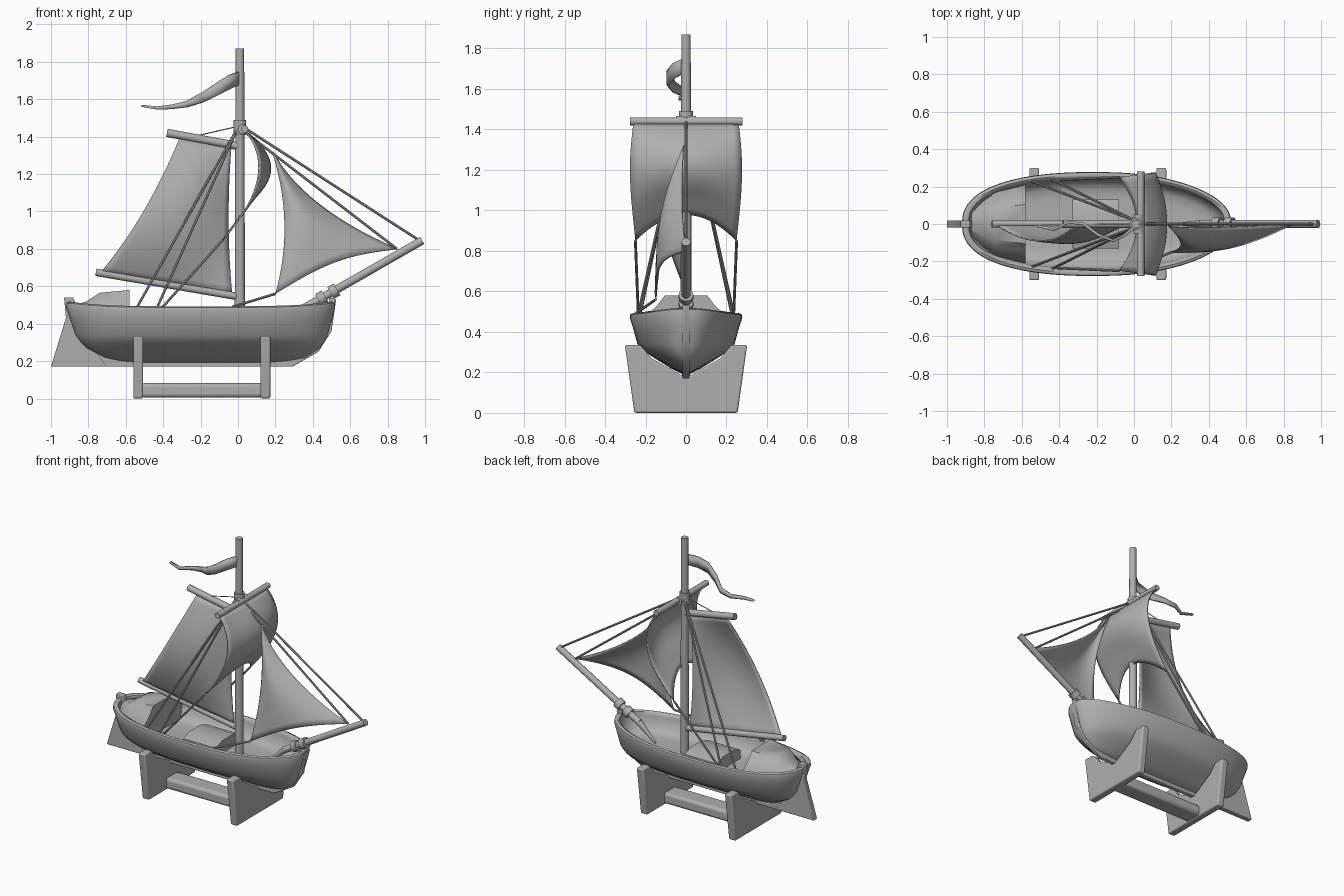
import bpy, bmesh, math
from mathutils import Vector

if "Cube" in bpy.data.objects:
    bpy.data.objects.remove(bpy.data.objects["Cube"], do_unlink=True)

GREY = (0.43, 0.43, 0.43, 1)
grey = bpy.data.materials.new("plain_grey")
grey.use_nodes = True
grey.diffuse_color = GREY
grey.node_tree.nodes["Principled BSDF"].inputs["Base Color"].default_value = GREY


def finish(name, bm, angle=40, bevel=0, thick=0):
    bmesh.ops.recalc_face_normals(bm, faces=bm.faces)
    me = bpy.data.meshes.new(name)
    bm.to_mesh(me)
    bm.free()
    me.materials.append(grey)
    ob = bpy.data.objects.new(name, me)
    bpy.context.collection.objects.link(ob)
    if thick:
        m = ob.modifiers.new("thickness", "SOLIDIFY")
        m.thickness, m.offset = thick, 0
    if bevel:
        m = ob.modifiers.new("bevel", "BEVEL")
        m.width, m.segments = bevel, 3
    bpy.ops.object.select_all(action="DESELECT")
    ob.select_set(True)
    bpy.context.view_layer.objects.active = ob
    bpy.ops.object.shade_smooth_by_angle(angle=math.radians(angle))
    return ob


def loft(name, rings, closed=True, caps=True, **kw):
    """Skin a list of point rows."""
    bm = bmesh.new()
    rows = [[bm.verts.new(p) for p in r] for r in rings]
    n = len(rows[0])
    for a, b in zip(rows, rows[1:]):
        for i in range(n if closed else n - 1):
            j = (i + 1) % n
            bm.faces.new((a[i], a[j], b[j], b[i]))
    if caps:
        bm.faces.new(rows[0])
        bm.faces.new(rows[-1])
    return finish(name, bm, **kw)


def rod(name, a, b, r, r2=None, sides=16):
    a, b = Vector(a), Vector(b)
    q = (b - a).to_track_quat("Z", "Y")
    ring = lambda c, rad: [c + q @ Vector((rad * math.cos(t), rad * math.sin(t), 0))
                           for t in (2 * math.pi * i / sides for i in range(sides))]
    return loft(name, [ring(a, r), ring(b, r2 or r)])


def plate(name, pts, axis, lo, hi, **kw):
    """Extrude a flat outline along x or y."""
    put = (lambda p, d: (d, *p)) if axis == "x" else (lambda p, d: (p[0], d, p[1]))
    return loft(name, [[put(p, d) for p in pts] for d in (lo, hi)], **kw)


def bezier(a, c, b, t):
    """Quadratic curve whose middle passes through c."""
    a, b, c = Vector(a), Vector(b), Vector(c)
    k = 2 * c - (a + b) / 2
    return a * (1 - t) ** 2 + k * 2 * t * (1 - t) + b * t * t


def sail(name, left, right, belly, foot, n=16):
    """Cloth between two curved edges, blown out along belly; foot lifts the lower edge."""
    rows = []
    for i in range(n + 1):
        v = i / n
        a, b = bezier(*left, v), bezier(*right, v)
        push = Vector(belly) * math.sin(math.pi * v) + Vector(foot) * (1 - v) ** 2
        rows.append([a.lerp(b, j / n) + push * math.sin(math.pi * j / n) for j in range(n + 1)])
    return loft(name, rows, closed=False, caps=False, thick=0.008, angle=60)


# Hull: stacked oval outlines from keel up, over the rim and down to the floor
def oval(z, x0, x1, w, sheer=0.0, n=64):
    pts = []
    for i in range(n):
        c, s = math.cos(2 * math.pi * i / n), math.sin(2 * math.pi * i / n)
        u = math.copysign(abs(c) ** 0.83, c)
        fine = 1 - 0.15 * max(u, 0) ** 2
        pts.append(((x0 + x1) / 2 + u * (x1 - x0) / 2,
                    w * fine * math.copysign(abs(s) ** 0.83, s), z + sheer * u ** 4))
    return pts


loft("hull", [oval(*r) for r in (
    (0.192, -0.62, 0.28, 0.02), (0.22, -0.72, 0.37, 0.075), (0.27, -0.81, 0.44, 0.155),
    (0.30, -0.84, 0.46, 0.2), (0.34, -0.87, 0.48, 0.24), (0.42, -0.90, 0.505, 0.262, 0.01),
    (0.47, -0.92, 0.52, 0.278, 0.02), (0.487, -0.917, 0.517, 0.275, 0.025),
    (0.493, -0.90, 0.50, 0.26, 0.025), (0.485, -0.885, 0.485, 0.245, 0.025),
    (0.465, -0.88, 0.48, 0.24, 0.02), (0.40, -0.85, 0.46, 0.23),
    (0.375, -0.81, 0.42, 0.19), (0.37, -0.75, 0.36, 0.14))], angle=50)

# Keel with stem and rudder
plate("keel", [(-0.98, 0.17), (0.29, 0.17), (0.43, 0.25), (0.5, 0.36), (0.525, 0.53),
               (0.49, 0.54), (0.46, 0.36), (0.38, 0.27), (0.28, 0.22), (-0.6, 0.22),
               (-0.8, 0.3), (-0.85, 0.42)], "y", -0.018, 0.018, bevel=0.005)
plate("rudder", [(-1, 0.17), (-0.7, 0.17), (-0.8, 0.3), (-0.88, 0.54), (-0.93, 0.54),
                 (-0.92, 0.43)], "y", -0.02, 0.02, bevel=0.005)

# Aft cabin with sloping roof
cabin = []
for x, w, h in ((-0.58, 0.21, 0.58), (-0.74, 0.17, 0.565), (-0.81, 0.12, 0.52), (-0.87, 0.06, 0.5)):
    half = [(w, 0.38), (w, 0.47), (w * 0.7, 0.47 + (h - 0.47) * 0.5), (w * 0.5, h)]
    cabin.append([(x, y, z) for y, z in half] + [(x, -y, z) for y, z in reversed(half)])
loft("aft_cabin", cabin, angle=50)

# Hatch
plate("hatch", [(-0.13, 0.36), (0.13, 0.36), (0.13, 0.43), (0.06, 0.455), (-0.06, 0.455),
                (-0.13, 0.43)], "x", -0.33, -0.08)

# Spars
rod("mast", (0.01, 0, 0.36), (0.01, 0, 1.87), 0.028, 0.023)
rod("mast_collar", (0.01, 0, 1.41), (0.01, 0, 1.49), 0.034)
rod("mast_pulley", (0.025, -0.05, 1.44), (0.025, 0.05, 1.44), 0.027)
rod("yard", (0.035, -0.277, 1.44), (0.035, 0.28, 1.44), 0.02)
rod("gaff", (-0.38, 0, 1.42), (0, 0, 1.35), 0.022)
rod("boom", (-0.76, 0, 0.675), (0, 0, 0.545), 0.02)
rod("bowsprit", (0.36, 0, 0.487), (0.985, 0, 0.845), 0.022)
rod("bowsprit_heel", (0.235, 0, 0.375), (0.362, 0, 0.488), 0.006, 0.022)
for i, x in enumerate((0.43, 0.495)):
    z = 0.435 + (x - 0.27) * 0.573
    rod(f"bowsprit_collar_{i}", (x, 0, z), (x + 0.035, 0, z + 0.02), 0.036)

# Sails
sail("mainsail", ((-0.74, 0, 0.665), (-0.5, -0.09, 1.01), (-0.31, 0, 1.40)),
     ((-0.03, 0, 0.55), (-0.052, 0, 0.95), (-0.035, 0, 1.35)), (0, -0.05, 0), (0, 0, 0))
sail("jib", ((0.2, -0.15, 0.56), (0.25, -0.1, 0.94), (0.185, -0.01, 1.32)),
     ((0.85, 0, 0.80), (0.43, -0.02, 1.04), (0.185, -0.01, 1.32)),
     (0, -0.04, 0), (0, -0.05, 0.05))

square = []
for i in range(19):
    v = i / 18
    row = []
    for j in range(17):
        s = j / 8 - 1
        arch = 1 - s * s
        edge = bezier((0.04, 0, 1.43), (0.105, 0, 1.17), (-0.08, 0, 0.85), v)
        bulge = math.sin(math.pi * min(v, 0.8))
        row.append((edge.x + arch * (0.062 * bulge + 0.06 * v ** 4),
                    s * (0.26 + 0.02 * math.sin(math.pi * v) - 0.01 * v),
                    edge.z + 0.13 * arch * v ** 2))
    square.append(row)
loft("square_sail", square, closed=False, caps=False, thick=0.008, angle=60)

# Pennant: x, y, z and height along its length
pennant = [(0.01, -0.01, 1.715, 0.07), (-0.05, -0.06, 1.69, 0.075), (-0.11, -0.09, 1.655, 0.07),
           (-0.19, -0.06, 1.61, 0.055), (-0.27, 0.0, 1.575, 0.035), (-0.35, 0.01, 1.56, 0.025),
           (-0.43, -0.03, 1.553, 0.018), (-0.515, -0.01, 1.565, 0.01)]
loft("pennant", [[(x, y, z - h / 2), (x, y, z + h / 2)] for x, y, z, h in pennant],
     closed=False, caps=False, thick=0.015, angle=60)

# Rigging
ropes = [((0.03, 0, 1.45), (0.97, 0, 0.845)), ((0.03, 0, 1.43), (0.85, 0, 0.80)),
         ((0.2, -0.15, 0.56), (-0.03, -0.25, 0.49))]
for s in (-1, 1):
    ropes += [((0, s * 0.02, 1.45), (-0.55, s * 0.23, 0.47)),
              ((0, s * 0.02, 1.45), (-0.44, s * 0.24, 0.47)),
              ((-0.08, s * 0.25, 0.85), (-0.42, s * 0.235, 0.47))]
for i, (a, b) in enumerate(ropes):
    rod(f"rope_{i}", a, b, 0.007, sides=8)
rod("gaff_lift", (0, 0, 1.455), (-0.22, 0, 1.405), 0.003, sides=8)

# Stand
cradle = [(-0.255, 0), (0.255, 0), (0.302, 0.335), (0.225, 0.335), (0.17, 0.27), (0.02, 0.185),
          (-0.02, 0.185), (-0.17, 0.27), (-0.225, 0.335), (-0.302, 0.335)]
for i, x in enumerate((-0.56, 0.12)):
    plate(f"stand_plate_{i}", cradle, "x", x, x + 0.053, bevel=0.01)
plate("stand_beam", [(-0.065, 0.005), (0.065, 0.005), (0.065, 0.082), (-0.065, 0.082)], "x",
      -0.52, 0.14, bevel=0.02)
